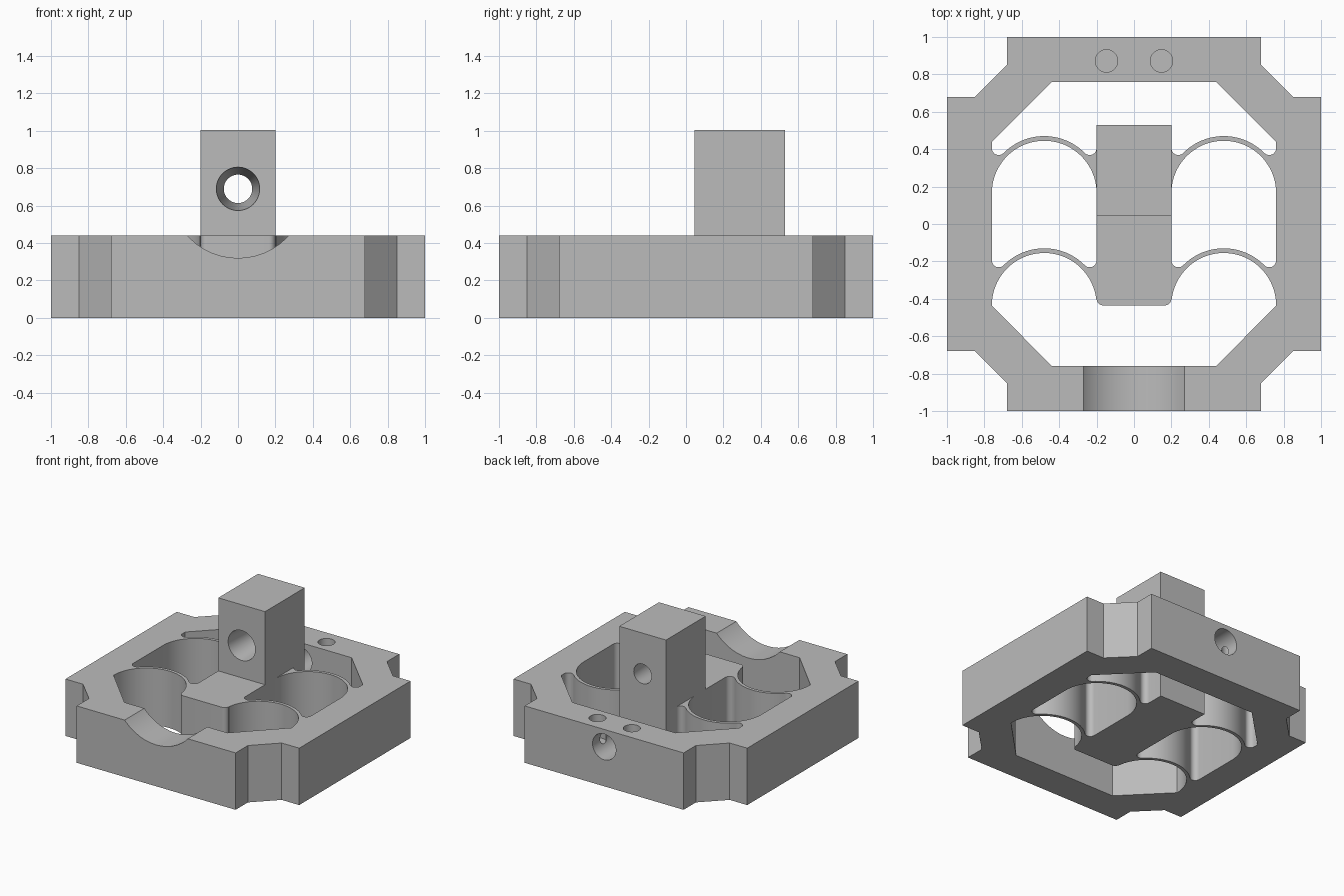
import bpy, bmesh
from math import sin, cos, pi, atan2, hypot, sqrt
from mathutils import Matrix

if "Cube" in bpy.data.objects:
    bpy.data.objects.remove(bpy.data.objects["Cube"], do_unlink=True)

grey = bpy.data.materials.new("plain grey")
grey.use_nodes = True
grey.diffuse_color = (0.5, 0.5, 0.5, 1)
grey.node_tree.nodes["Principled BSDF"].inputs["Base Color"].default_value = (0.5, 0.5, 0.5, 1)

PLATE_H = 0.44
BLOCK = 0.2        # half width of the centre block
WALL = 0.76        # half width of the opening
ARCH_X = 0.48      # centre of each arched strip
R_IN, R_OUT = 0.28, 0.305
FILLET = 0.037
BACK_Y, FRONT_Y = 0.165, -0.435   # arch centres of the two strip rows


def add(name, bm):
    bmesh.ops.recalc_face_normals(bm, faces=bm.faces)
    mesh = bpy.data.meshes.new(name)
    bm.to_mesh(mesh)
    bm.free()
    ob = bpy.data.objects.new(name, mesh)
    bpy.context.collection.objects.link(ob)
    mesh.materials.append(grey)
    return ob


def prism(name, pts, z0, z1):
    bm = bmesh.new()
    face = bm.faces.new([bm.verts.new((x, y, z0)) for x, y in pts])
    new = bmesh.ops.extrude_face_region(bm, geom=[face])["geom"]
    bmesh.ops.translate(bm, vec=(0, 0, z1 - z0),
                        verts=[v for v in new if isinstance(v, bmesh.types.BMVert)])
    return add(name, bm)


def rod(name, r1, r2, depth, pos, along_y=True):
    # r1 is the radius at the front (or lower) end
    bm = bmesh.new()
    turn = Matrix.Rotation(-pi / 2, 4, 'X') if along_y else Matrix()
    bmesh.ops.create_cone(bm, cap_ends=True, segments=48, radius1=r1, radius2=r2,
                          depth=depth, matrix=Matrix.Translation(pos) @ turn)
    return add(name, bm)


def cut(ob, cutters):
    for c in cutters:
        c.hide_render = True
        mod = ob.modifiers.new("cut", 'BOOLEAN')
        mod.operation, mod.solver, mod.object = 'DIFFERENCE', 'EXACT', c
        bpy.context.view_layer.objects.active = ob
        bpy.ops.object.modifier_apply(modifier=mod.name)
        bpy.data.objects.remove(c, do_unlink=True)


def arc(cx, cy, r, a0, a1, n):
    return [(cx + r * cos(a0 + (a1 - a0) * i / n), cy + r * sin(a0 + (a1 - a0) * i / n))
            for i in range(n + 1)]


def flip(pts):
    return [(-x, y) for x, y in reversed(pts)]


def arch_top(cy):
    # upper edge of a strip from the outer wall to the block, with root fillets
    dx = WALL - FILLET - ARCH_X
    dy = sqrt((R_OUT + FILLET) ** 2 - dx * dx)
    a = atan2(dy, dx)
    return (arc(ARCH_X + dx, cy + dy, FILLET, 0, a - pi, 10)
            + arc(ARCH_X, cy, R_OUT, a, pi - a, 24)[1:-1]
            + arc(ARCH_X - dx, cy + dy, FILLET, -a, -pi, 10))


# Outer plate with notched corners
quarter = [(1, 0.68), (0.85, 0.68), (0.68, 0.85), (0.68, 1)]
half = [(x, -y) for x, y in reversed(quarter)] + quarter
body = prism("frame_with_flexures", half + flip(half), 0, PLATE_H)

# Back window around the block end
half = [(0.44, WALL), (WALL, 0.44)] + arch_top(BACK_Y) + [(BLOCK, 0.53)]
windows = [prism("back_window", half + flip(half), -0.1, 0.6)]

# Middle windows between the two strip rows
side = arc(ARCH_X, BACK_Y, R_IN, pi, 0, 40) + arch_top(FRONT_Y)
for pts in (side, flip(side)):
    windows.append(prism("middle_window", pts, -0.1, 0.6))

# Front window with the rounded block end
half = ([(0.44, -WALL)] + arc(ARCH_X, FRONT_Y, R_IN, 0, pi - 0.12, 40)
        + arc(BLOCK - 0.035, FRONT_Y + 0.035, 0.035, 0, -pi / 2, 8))
windows.append(prism("front_window", half + flip(half), -0.1, 0.6))
cut(body, windows)

# Front saddle, back cross hole and the two blind pin holes
cut(body, [rod("saddle", 0.365, 0.365, 0.4, (0, -0.88, 0.685)),
           rod("cross_hole", 0.1, 0.1, 0.4, (0, 0.88, 0.305))]
    + [rod("pin_hole", 0.06, 0.06, 0.4, (s * 0.147, 0.872, 0.46), False) for s in (-1, 1)])

# Upright post with a tapered bore
post = prism("post", [(-BLOCK, 0.045), (BLOCK, 0.045), (BLOCK, 0.53), (-BLOCK, 0.53)], PLATE_H, 1.005)
taper = 0.04 * 0.1 / 0.485
cut(post, [rod("bore", 0.116 + taper, 0.076 - taper, 0.685, (0, 0.2875, 0.69))])

for ob in (body, post):
    bpy.ops.object.select_all(action='DESELECT')
    ob.select_set(True)
    bpy.context.view_layer.objects.active = ob
    bpy.ops.object.shade_smooth_by_angle(angle=0.5)
